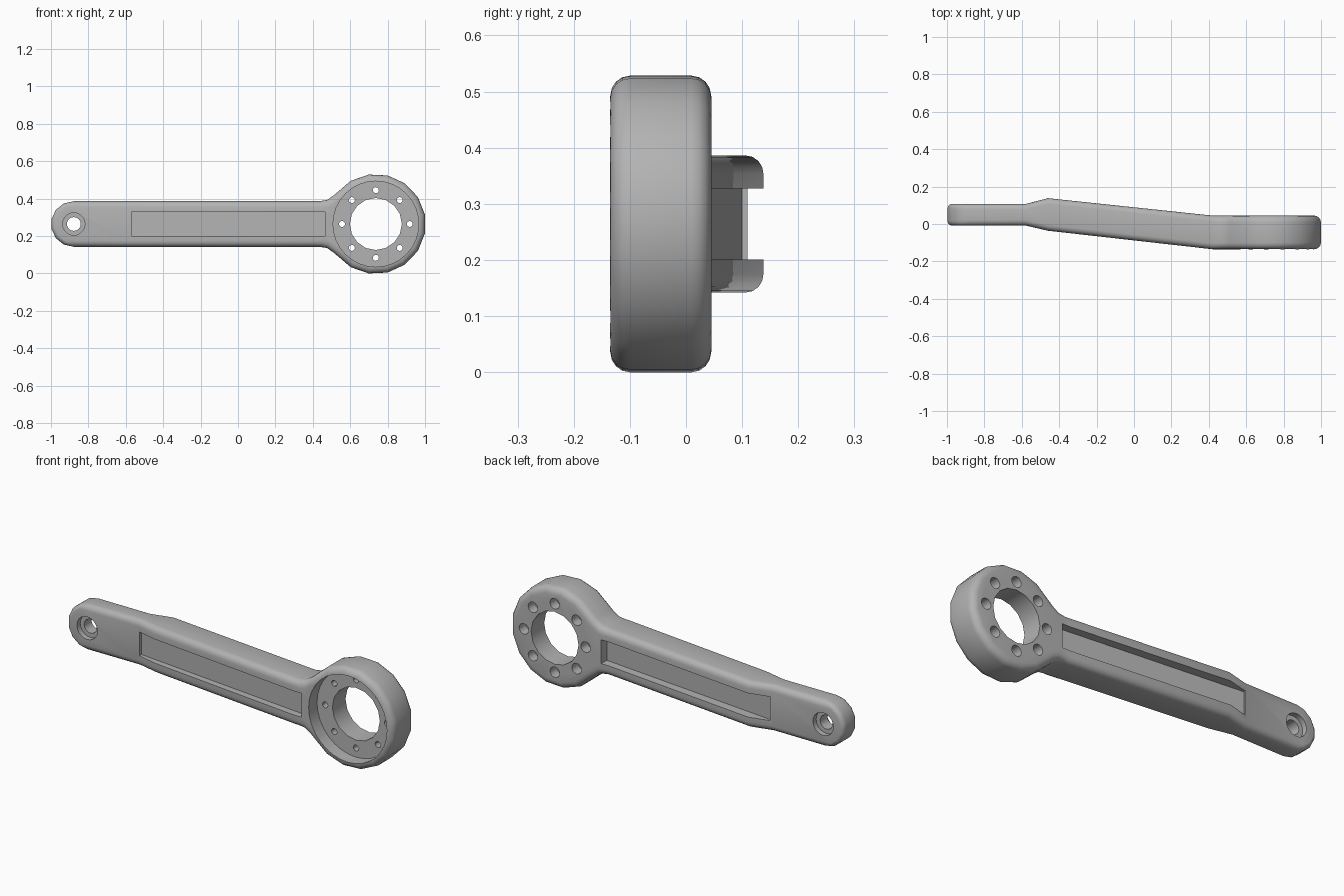
import bpy, bmesh
from math import sin, cos, radians, pi
from mathutils import Vector

cube = bpy.data.objects.get("Cube")
if cube:
    bpy.data.objects.remove(cube)

MID = 0.264                      # height of the arm's centre line
RING_X, RING_R = 0.737, 0.267
EYE_X, EYE_R = -0.878, 0.122

grey = bpy.data.materials.new("cast_grey")
grey.use_nodes = True
grey.diffuse_color = (0.45, 0.45, 0.45, 1)
grey.node_tree.nodes["Principled BSDF"].inputs["Base Color"].default_value = grey.diffuse_color


def to_object(bm, name):
    bmesh.ops.recalc_face_normals(bm, faces=bm.faces[:])
    mesh = bpy.data.meshes.new(name)
    bm.to_mesh(mesh)
    bm.free()
    obj = bpy.data.objects.new(name, mesh)
    mesh.materials.append(grey)
    bpy.context.collection.objects.link(obj)
    return obj


def prism(points, direction):
    """Extrude a flat outline along a direction."""
    bm = bmesh.new()
    face = bm.faces.new([bm.verts.new(p) for p in points])
    new = bmesh.ops.extrude_face_region(bm, geom=[face])["geom"]
    bmesh.ops.translate(bm, vec=direction, verts=[v for v in new if isinstance(v, bmesh.types.BMVert)])
    return bm


def arc(cx, r, start, end, steps):
    angles = [radians(start + (end - start) * i / steps) for i in range(steps + 1)]
    return [(cx + r * cos(a), MID + r * sin(a)) for a in angles]


def level(x, table):
    """Piecewise linear height of the front or back surface."""
    for (x0, y0), (x1, y1) in zip(table, table[1:]):
        if x <= x1:
            return y0 + (y1 - y0) * (x - x0) / (x1 - x0)
    return table[-1][1]


FRONT = [(-1.1, -0.008), (-0.58, -0.008), (-0.46, -0.036), (0.42, -0.135), (1.1, -0.135)]
BACK = [(-1.1, 0.107), (-0.58, 0.107), (-0.46, 0.138), (0.42, 0.045), (1.1, 0.045)]

# Arm outline: ring, curved neck, straight sides, rounded eye end
neck = [(0.435, 0.122), (0.475, 0.128), (0.51, 0.152)]
outline = arc(RING_X, RING_R, -120, 120, 11)
outline += [(x, MID + h) for x, h in reversed(neck)]
outline += arc(EYE_X, EYE_R, 90, 270, 7)
outline += [(x, MID - h) for x, h in neck]
bm = prism([(x, 0, z) for x, z in outline], (0, 1, 0))
for x in (-0.58, -0.46, 0.42):
    bmesh.ops.bisect_plane(bm, geom=bm.verts[:] + bm.edges[:] + bm.faces[:],
                           plane_co=(x, 0, 0), plane_no=(1, 0, 0))
bmesh.ops.recalc_face_normals(bm, faces=bm.faces[:])

# Mark the rims for rounding, lighter at the eye end
weight = bm.edges.layers.float.new("bevel_weight_edge")
for e in bm.edges:
    caps = [abs(f.normal.y) > 0.5 for f in e.link_faces]
    if sum(caps) == 1:
        x = (e.verts[0].co.x + e.verts[1].co.x) / 2
        e[weight] = 0.6 if x < -0.58 else 1.0
for v in bm.verts:
    v.co.y = level(v.co.x, BACK if v.co.y > 0.5 else FRONT)
arm = to_object(bm, "lever_arm")
bevel = arm.modifiers.new("rounded_rims", "BEVEL")
bevel.limit_method = "WEIGHT"
bevel.width = 0.036
bevel.segments = 4
bevel.use_clamp_overlap = False

cutters = []


def cut_hole(name, x, z, r, y0, y1, sides):
    pts = [(x + r * sin(2 * pi * i / sides), y0, z + r * cos(2 * pi * i / sides)) for i in range(sides)]
    cutters.append(to_object(prism(pts, (0, y1 - y0, 0)), name))


# Ring: front recess, bore and bolt holes with wider back ends
cut_hole("ring_recess", RING_X, MID, 0.229, -0.3, -0.065, 32)
cut_hole("ring_bore", RING_X, MID, 0.139, -0.2, 0.3, 16)
for i in range(8):
    a = i * pi / 4
    x, z = RING_X + 0.181 * cos(a), MID + 0.181 * sin(a)
    cut_hole("bolt_hole", x, z, 0.016, -0.2, 0.2, 12)
    cut_hole("bolt_counterbore", x, z, 0.028, -0.01, 0.25, 16)

# Eye: through hole with a counterbore on each side
cut_hole("eye_hole", EYE_X, MID, 0.037, -0.2, 0.3, 16)
cut_hole("eye_front_seat", EYE_X, MID, 0.06, -0.25, 0.02, 20)
cut_hole("eye_back_seat", EYE_X, MID, 0.06, 0.08, 0.35, 20)

# Long channels in the front and back of the arm, leaving a sloping web
X0, X1 = -0.57, 0.465
for name, floor0, floor1, far in (("front_channel", 0.008, -0.102, -0.4),
                                  ("back_channel", 0.1, -0.002, 0.4)):
    side = [(X0, floor0), (X1, floor1), (X1, far), (X0, far)]
    cutters.append(to_object(prism([(x, y, MID - 0.063) for x, y in side], (0, 0, 0.126)), name))

for c in cutters:
    cut = arm.modifiers.new(c.name, "BOOLEAN")
    cut.operation = "DIFFERENCE"
    cut.solver = "EXACT"
    cut.object = c

# Apply everything and drop the cutters
bpy.ops.object.select_all(action="DESELECT")
arm.select_set(True)
bpy.context.view_layer.objects.active = arm
for m in list(arm.modifiers):
    bpy.ops.object.modifier_apply(modifier=m.name)
for c in cutters:
    bpy.data.objects.remove(c)
bpy.ops.object.shade_smooth_by_angle(angle=radians(30))
